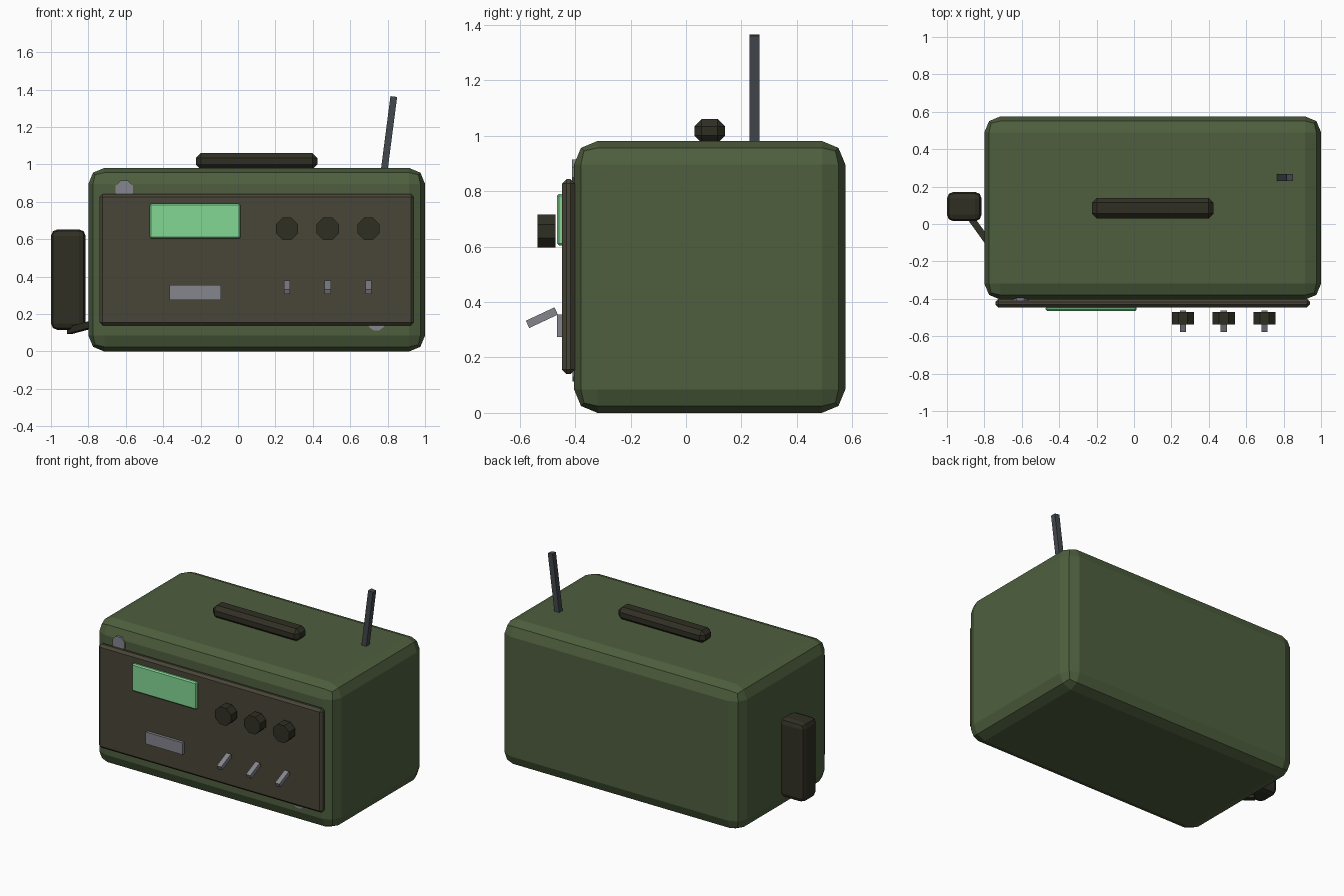
import bpy, math
from mathutils import Vector

if "Cube" in bpy.data.objects:
    bpy.data.objects.remove(bpy.data.objects["Cube"])


def srgb(r, g, b):
    def f(c):
        c /= 255
        return c / 12.92 if c <= 0.04045 else ((c + 0.055) / 1.055) ** 2.4
    return (f(r), f(g), f(b), 1)


def mat(name, *rgb):
    m = bpy.data.materials.new(name)
    m.diffuse_color = srgb(*rgb)
    m.use_nodes = True
    m.node_tree.nodes["Principled BSDF"].inputs["Base Color"].default_value = m.diffuse_color
    return m


OLIVE = mat("olive_green", 78, 95, 62)
PANEL = mat("panel_brown", 72, 69, 55)
DARK = mat("dark_rubber", 48, 47, 36)
SCREEN = mat("screen_green", 132, 215, 148)
METAL = mat("light_metal", 133, 133, 141)
STEEL = mat("antenna_steel", 68, 72, 77)


def finish(o, name, m, bevel=0, segments=1):
    o.name = name
    o.data.materials.append(m)
    if bevel:
        b = o.modifiers.new("bevel", 'BEVEL')
        b.width, b.segments = bevel, segments
        b.limit_method = 'ANGLE'
    return o


def box(name, m, x, y, z, bevel=0, segments=1):
    """Box from (min, max) ranges."""
    lo, hi = Vector((x[0], y[0], z[0])), Vector((x[1], y[1], z[1]))
    bpy.ops.mesh.primitive_cube_add(size=1, location=(lo + hi) / 2)
    o = bpy.context.object
    for v in o.data.vertices:
        v.co *= hi - lo
    return finish(o, name, m, bevel, segments)


def rod(name, m, a, b, width, bevel=0):
    """Square bar between two points."""
    a, b = Vector(a), Vector(b)
    o = box(name, m, (0, width), (0, width), (0, (b - a).length), bevel)
    o.location = (a + b) / 2
    o.rotation_euler = (b - a).to_track_quat('Z', 'Y').to_euler()
    return o


def disc(name, m, x, z, y, radius, sides):
    """Prism with its axis along y."""
    bpy.ops.mesh.primitive_cylinder_add(
        vertices=sides, radius=radius, depth=y[1] - y[0],
        location=(x, sum(y) / 2, z),
        rotation=(math.pi / 2, math.pi / sides, 0))
    return finish(bpy.context.object, name, m)


# case, front panel and carry handle
box("case", OLIVE, (-0.8, 1.0), (-0.404, 0.575), (0, 0.981), 0.085, 2)
box("front_panel", PANEL, (-0.74, 0.94), (-0.447, -0.400), (0.14, 0.843), 0.016)
box("carry_handle", DARK, (-0.225, 0.425), (0.03, 0.14), (0.974, 1.06), 0.026)

# display and slot plate
box("display", SCREEN, (-0.472, 0.014), (-0.466, -0.44), (0.604, 0.79), 0.008)
box("slot_plate", METAL, (-0.366, -0.09), (-0.466, -0.44), (0.274, 0.355))

# knobs with toggle switches below
for i in range(3):
    x = 0.262 + 0.218 * i
    disc(f"knob_{i + 1}", DARK, x, 0.656, (-0.536, -0.47), 0.064, 8)
    s = box(f"toggle_switch_{i + 1}", METAL, (x - 0.017, x + 0.017),
            (-0.577, -0.463), (0.329, 0.358))
    s.rotation_euler.x = math.radians(25)

# worn metal patches peeking out from behind the panel
disc("worn_patch_upper", METAL, -0.608, 0.868, (-0.412, -0.38), 0.05, 8)
disc("worn_patch_lower", METAL, 0.74, 0.158, (-0.410, -0.39), 0.048, 10)

# antenna
rod("antenna", STEEL, (0.778, 0.248, 0.94), (0.833, 0.248, 1.363), 0.036)

# side handset and its cable
box("handset", DARK, (-1.0, -0.815), (0.015, 0.172), (0.115, 0.653), 0.035, 2)
rod("handset_cable", DARK, (-0.9, 0.07, 0.112), (-0.76, -0.125, 0.15), 0.036)
